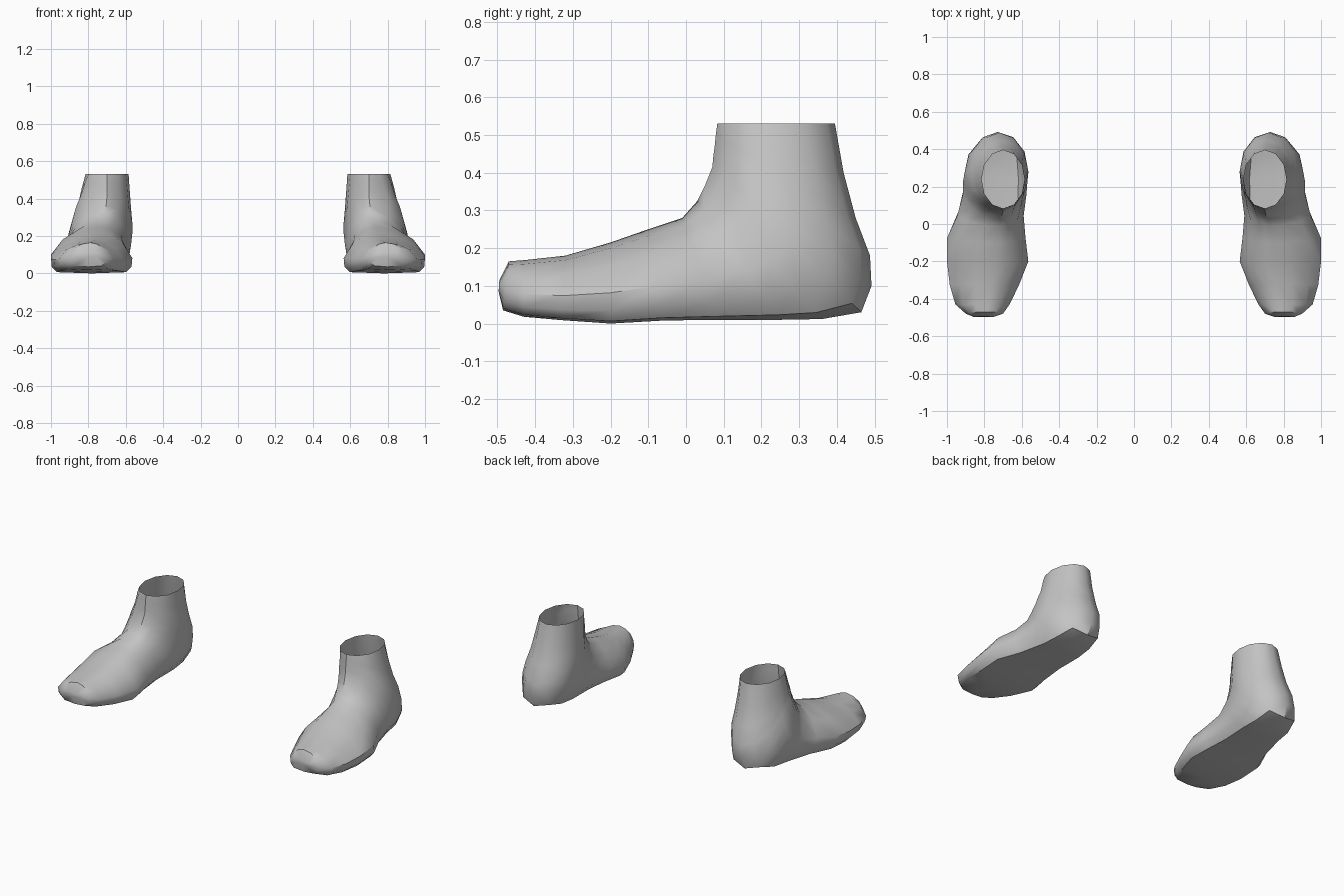
import bpy, bmesh

grey = bpy.data.materials.new("plain_grey")
grey.diffuse_color = (0.55, 0.55, 0.55, 1)

# Loft sections from toe tip, pivoting round the heel, up to the ankle opening:
# top y, top z, bottom y, bottom z, top-centre x, inner x, outer x, roundness
SECTIONS = [
    (-0.495, 0.115, -0.497, 0.085, 0.80, 0.75, 0.86, 0.6),
    (-0.47, 0.165, -0.485, 0.035, 0.79, 0.70, 0.90, 0.4),
    (-0.43, 0.168, -0.43, 0.018, 0.78, 0.665, 0.955, 0.2),
    (-0.32, 0.18, -0.33, 0.009, 0.76, 0.615, 0.985, 0.0),
    (-0.20, 0.215, -0.20, 0.0, 0.74, 0.565, 1.0, 0.0),
    (-0.10, 0.25, -0.06, 0.008, 0.73, 0.58, 1.0, 0.0),
    (-0.01, 0.28, 0.08, 0.01, 0.72, 0.59, 0.945, 0.1),
    (0.03, 0.325, 0.25, 0.01, 0.71, 0.575, 0.915, 0.3),
    (0.05, 0.365, 0.36, 0.012, 0.705, 0.57, 0.915, 0.5),
    (0.07, 0.415, 0.465, 0.03, 0.70, 0.565, 0.905, 0.85),
    (0.072, 0.44, 0.492, 0.10, 0.70, 0.565, 0.89, 1.0),
    (0.076, 0.47, 0.488, 0.18, 0.70, 0.57, 0.87, 1.0),
    (0.079, 0.50, 0.45, 0.28, 0.70, 0.575, 0.85, 1.0),
    (0.081, 0.515, 0.418, 0.40, 0.70, 0.58, 0.835, 1.0),
    (0.083, 0.53, 0.395, 0.53, 0.70, 0.585, 0.815, 1.0),
]
# Half profiles (height fraction, width fraction), bottom to top
FLAT = [(0, 0), (0.03, 0.85), (0.16, 0.98), (0.38, 1), (0.72, 0.75), (0.93, 0.38), (1, 0)]
ROUND = [(0, 0), (0.067, 0.5), (0.25, 0.87), (0.5, 1), (0.75, 0.87), (0.933, 0.5), (1, 0)]


def ring_points(section):
    ty, tz, by, bz, xt, xi, xo, r = section
    half = [(a[0] + (b[0] - a[0]) * r, a[1] + (b[1] - a[1]) * r) for a, b in zip(FLAT, ROUND)]
    mid = (xi + xo) / 2

    def place(u, s, edge):
        centre = mid + (xt - mid) * u
        return (centre + (edge - centre) * s, by + (ty - by) * u, bz + (tz - bz) * u)

    outer = [place(u, s, xo) for u, s in half]
    inner = [place(u, s, xi) for u, s in half[-2:0:-1]]
    return outer + inner


def make_foot(name, side):
    bm = bmesh.new()
    rings = [[bm.verts.new((side * x, y, z)) for x, y, z in ring_points(s)] for s in SECTIONS]
    n = len(rings[0])
    for a, b in zip(rings, rings[1:]):
        for i in range(n):
            j = (i + 1) % n
            bm.faces.new((a[i], a[j], b[j], b[i]))
    bm.faces.new(rings[0])  # toe tip; the ankle stays open
    bmesh.ops.recalc_face_normals(bm, faces=bm.faces)
    mesh = bpy.data.meshes.new(name)
    bm.to_mesh(mesh)
    bm.free()
    mesh.materials.append(grey)
    obj = bpy.data.objects.new(name, mesh)
    bpy.context.collection.objects.link(obj)
    bpy.ops.object.select_all(action='DESELECT')
    obj.select_set(True)
    bpy.context.view_layer.objects.active = obj
    bpy.ops.object.shade_smooth_by_angle(angle=0.7)


make_foot("right_foot", 1)
make_foot("left_foot", -1)
